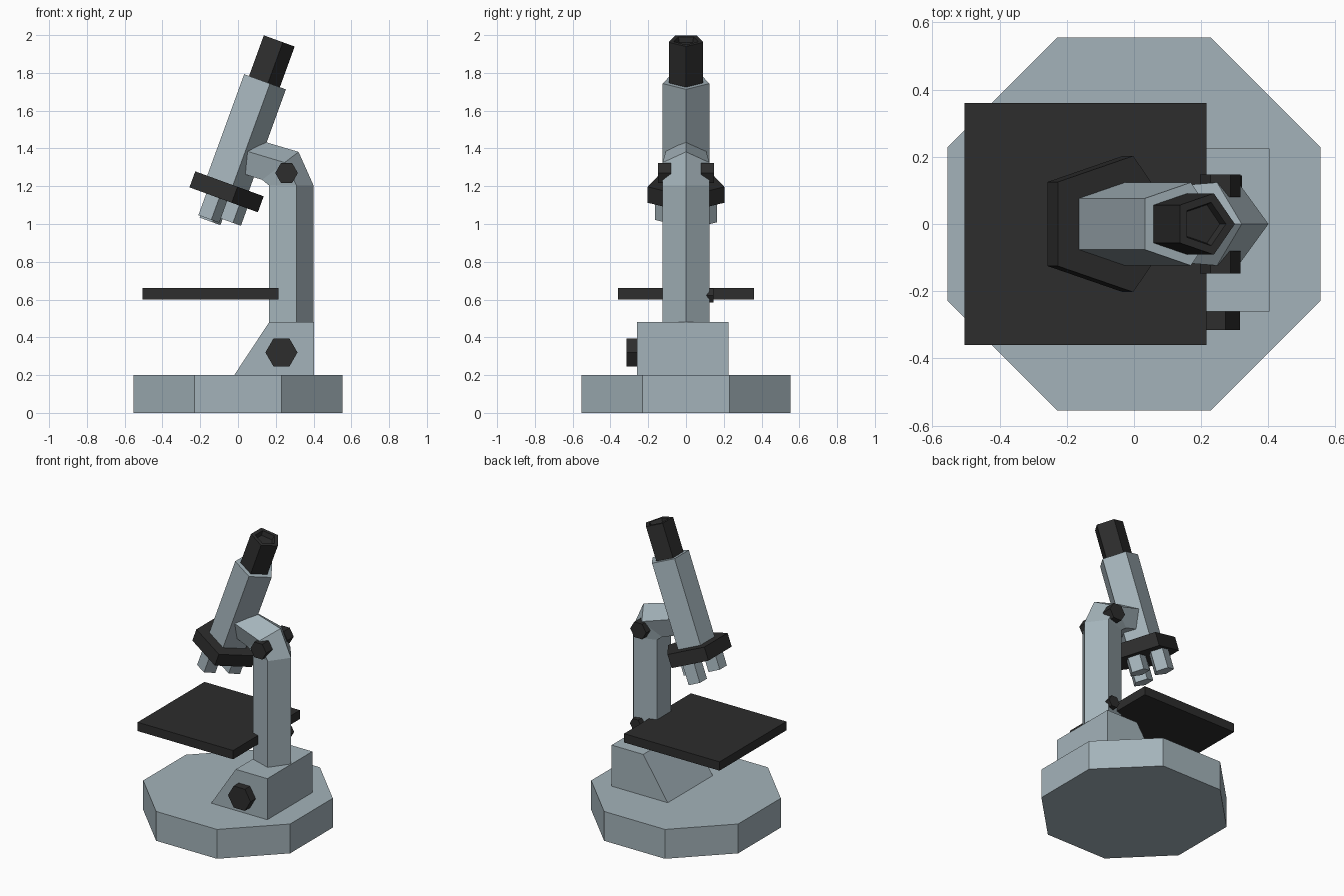
import bpy, bmesh, math
from mathutils import Matrix, Vector

if "Cube" in bpy.data.objects:
    bpy.data.objects.remove(bpy.data.objects["Cube"])


def material(name, rgb):
    m = bpy.data.materials.new(name)
    m.diffuse_color = (*rgb, 1)
    m.use_nodes = True
    m.node_tree.nodes["Principled BSDF"].inputs["Base Color"].default_value = m.diffuse_color
    return m


GREY = material("light_blue_grey", (0.37, 0.45, 0.49))
DARK = material("near_black", (0.026, 0.026, 0.026))


def loft(name, rings, mat, matrix=Matrix()):
    """Skin a list of equal-length point rings and cap both ends."""
    bm = bmesh.new()
    rows = [[bm.verts.new(matrix @ Vector(p)) for p in ring] for ring in rings]
    n = len(rows[0])
    for a, b in zip(rows, rows[1:]):
        for i in range(n):
            j = (i + 1) % n
            bm.faces.new((a[i], a[j], b[j], b[i]))
    bm.faces.new(rows[0][::-1])
    bm.faces.new(rows[-1])
    bmesh.ops.recalc_face_normals(bm, faces=bm.faces)
    me = bpy.data.meshes.new(name)
    bm.to_mesh(me)
    bm.free()
    me.materials.append(mat)
    ob = bpy.data.objects.new(name, me)
    bpy.context.collection.objects.link(ob)
    return ob


def ring(n, r, z, cx=0, cy=0, turn=0):
    return [(cx + r * math.cos(turn + math.tau * i / n),
             cy + r * math.sin(turn + math.tau * i / n), z) for i in range(n)]


def knob(name, x, z, r, y0, y1):
    """Hexagonal knob along y, corners pointing along x."""
    loft(name, [[(x + px, y, z + py) for px, py, _ in ring(6, r, 0)] for y in (y0, y1)], DARK)


# Octagonal base
loft("base", [ring(8, 0.6, z, turn=math.pi / 8) for z in (0, 0.2)], GREY)

# Sloped block on the base
profile = [(-0.02, 0.2), (0.403, 0.2), (0.403, 0.48), (0.165, 0.48)]
loft("base_block", [[(x, y, z) for x, z in profile] for y in (-0.26, 0.225)], GREY)

# Pentagonal arm: centre x, centre z, outward direction x, z, size
sections = [(0.27, 0.47, 1, 0, 0.13), (0.27, 1.204, 1, 0, 0.13),
            (0.214, 1.30, 0.82, 0.63, 0.13), (0.04, 1.353, 0, 1, 0.112)]
loft("arm", [[(cx + ux * p, q, cz + uz * p) for p, q, _ in ring(5, s, 0)]
             for cx, cz, ux, uz, s in sections], GREY)

# Stage
loft("stage", [[(-0.505, -0.36, z), (0.215, -0.36, z), (0.215, 0.36, z), (-0.505, 0.36, z)]
               for z in (0.6, 0.66)], DARK)

# Knobs
knob("focus_knob", 0.23, 0.32, 0.085, -0.315, -0.25)
knob("stage_knob", 0.28, 0.622, 0.042, 0.08, 0.145)
for side, label in ((-1, "front"), (1, "back")):
    knob("arm_knob_" + label, 0.257, 1.27, 0.06, side * 0.08, side * 0.148)

# Tilted optical parts, built along one leaning axis
AXIS = Matrix.Translation((-0.095, 0, 1.135)) @ Matrix.Rotation(math.radians(20), 4, 'Y')
loft("turret", [ring(5, 0.213, z) for z in (0, 0.09)], DARK, AXIS)
loft("tube", [ring(5, 0.13, z) for z in (0.05, 0.662)], GREY, AXIS)
loft("eyepiece", [ring(5, r, z) for r, z in
                  ((0.096, 0.64), (0.096, 0.891), (0.068, 0.891), (0.06, 0.86))], DARK, AXIS)

# Three objective lenses under the turret: offset x, y and length
for i, (x, y, length) in enumerate([(-0.025, -0.103, 0.122), (-0.015, 0.103, 0.132),
                                    (0.088, 0, 0.098)]):
    loft("objective_%d" % (i + 1), [ring(5, 0.065, z, x, y) for z in (-length, 0.02)], GREY, AXIS)
